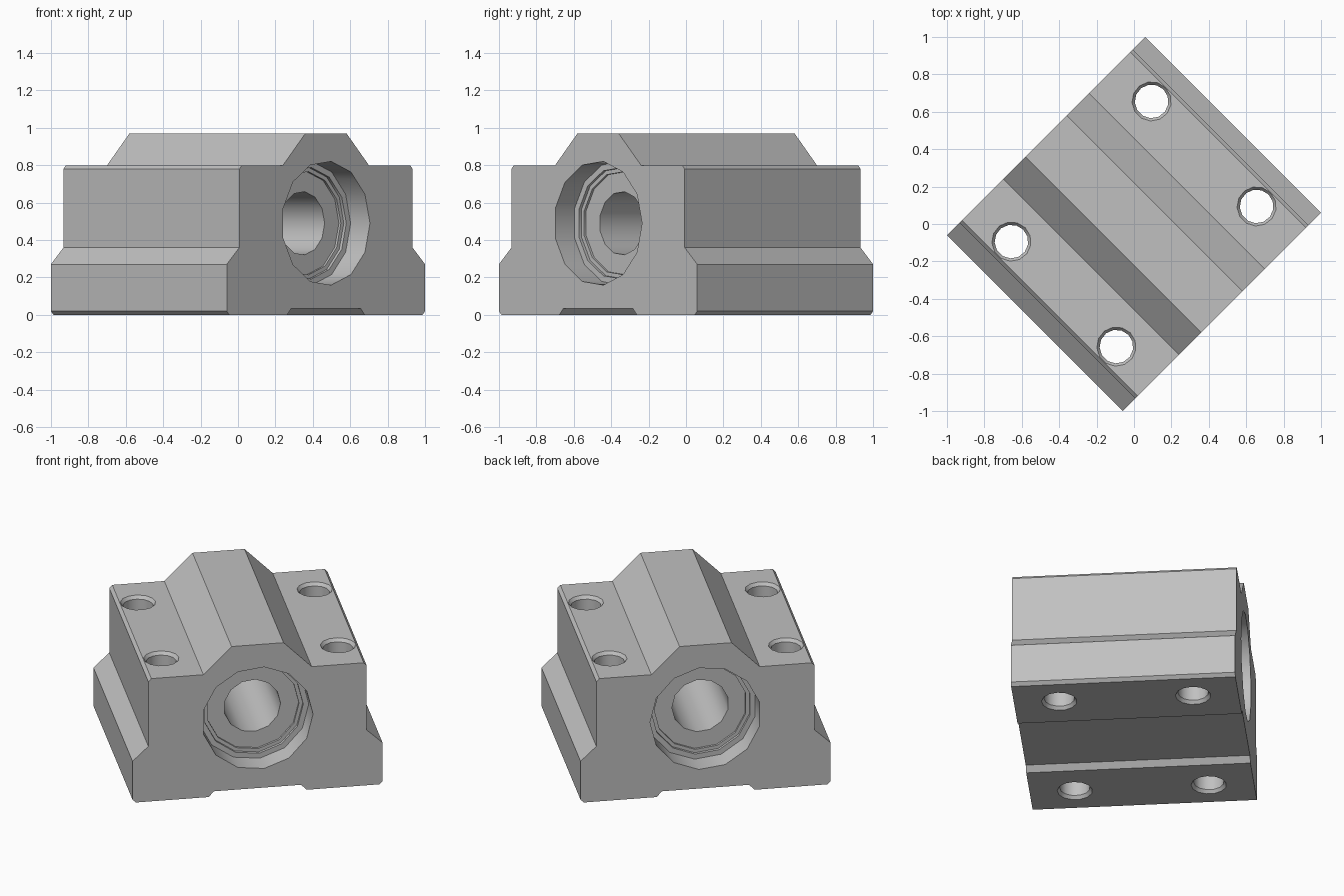
import bpy, bmesh, math
from mathutils import Matrix

cube = bpy.data.objects.get("Cube")
if cube:
    bpy.data.objects.remove(cube, do_unlink=True)

SIDES = 13
HALF_LEN = 0.665
AXIS_Z = 0.49
BORE_R = 0.333
TURN = Matrix.Rotation(math.radians(45), 4, 'Z')
LAY_DOWN = Matrix.Translation((0, 0, AXIS_Z)) @ Matrix.Rotation(math.radians(90), 4, 'X')

metal = bpy.data.materials.new("grey metal")
metal.use_nodes = True
grey = (0.53, 0.53, 0.53, 1)
metal.diffuse_color = grey
metal.node_tree.nodes["Principled BSDF"].inputs["Base Color"].default_value = grey


def make_object(name, bm, matrix):
    bmesh.ops.transform(bm, matrix=matrix, verts=bm.verts)
    bmesh.ops.recalc_face_normals(bm, faces=bm.faces)
    mesh = bpy.data.meshes.new(name)
    bm.to_mesh(mesh)
    bm.free()
    mesh.materials.append(metal)
    obj = bpy.data.objects.new(name, mesh)
    bpy.context.collection.objects.link(obj)
    return obj


def lathe(name, profile, matrix, ring=False):
    """Turn (radius, height) points about z; a ring joins last to first, else ends are capped."""
    bm = bmesh.new()
    loops = []
    for r, h in profile:
        angles = [math.tau * i / SIDES for i in range(SIDES)]
        loops.append([bm.verts.new((r * math.cos(a), r * math.sin(a), h)) for a in angles])
    pairs = list(zip(loops, loops[1:]))
    if ring:
        pairs.append((loops[-1], loops[0]))
    else:
        bm.faces.new(loops[0])
        bm.faces.new(loops[-1])
    for a, b in pairs:
        for i in range(SIDES):
            j = (i + 1) % SIDES
            bm.faces.new((a[i], a[j], b[j], b[i]))
    return make_object(name, bm, matrix)


def cut(target, cutter):
    mod = target.modifiers.new("cut", 'BOOLEAN')
    mod.operation = 'DIFFERENCE'
    mod.solver = 'EXACT'
    mod.object = cutter
    bpy.context.view_layer.objects.active = target
    bpy.ops.object.modifier_apply(modifier=mod.name)
    bpy.data.objects.remove(cutter, do_unlink=True)


# Housing: mirrored half section, extruded along the bore
half = [(0.262, 0.035), (0.293, 0), (0.73, 0), (0.75, 0.02), (0.75, 0.27), (0.655, 0.36),
        (0.655, 0.78), (0.637, 0.8), (0.325, 0.8), (0.156, 0.97)]
section = half + [(-x, z) for x, z in reversed(half)]
bm = bmesh.new()
face = bm.faces.new([bm.verts.new((x, -HALF_LEN, z)) for x, z in section])
side = bmesh.ops.extrude_face_region(bm, geom=[face])
moved = [v for v in side["geom"] if isinstance(v, bmesh.types.BMVert)]
bmesh.ops.translate(bm, verts=moved, vec=(0, 2 * HALF_LEN, 0))
housing = make_object("housing", bm, TURN)

# Main bore
cut(housing, lathe("bore_cutter", [(BORE_R, -1), (BORE_R, 1)], TURN @ LAY_DOWN))

# Four bolt holes, countersunk at both ends
hole = [(0.125, -0.02), (0.105, 0), (0.09, 0.02), (0.09, 0.78), (0.105, 0.8), (0.12, 0.82)]
for x in (-0.53, 0.53):
    for y in (-0.397, 0.397):
        place = TURN @ Matrix.Translation((x, y, 0))
        cut(housing, lathe("bolt_hole_cutter", hole, place))

# Bearing sleeve with stepped rims, set back in the bore
rim = [(0.17, 0.485), (0.278, 0.485), (0.278, 0.5), (0.3, 0.5), (0.3, 0.519), (BORE_R + 0.007, 0.519)]
sleeve = rim + [(r, -h) for r, h in reversed(rim)]
bearing = lathe("bearing_sleeve", sleeve, TURN @ LAY_DOWN, ring=True)

# Smooth round walls, sharp edges elsewhere
bpy.ops.object.select_all(action='DESELECT')
for obj in (housing, bearing):
    obj.select_set(True)
bpy.context.view_layer.objects.active = housing
bpy.ops.object.shade_smooth_by_angle(angle=math.radians(30))
